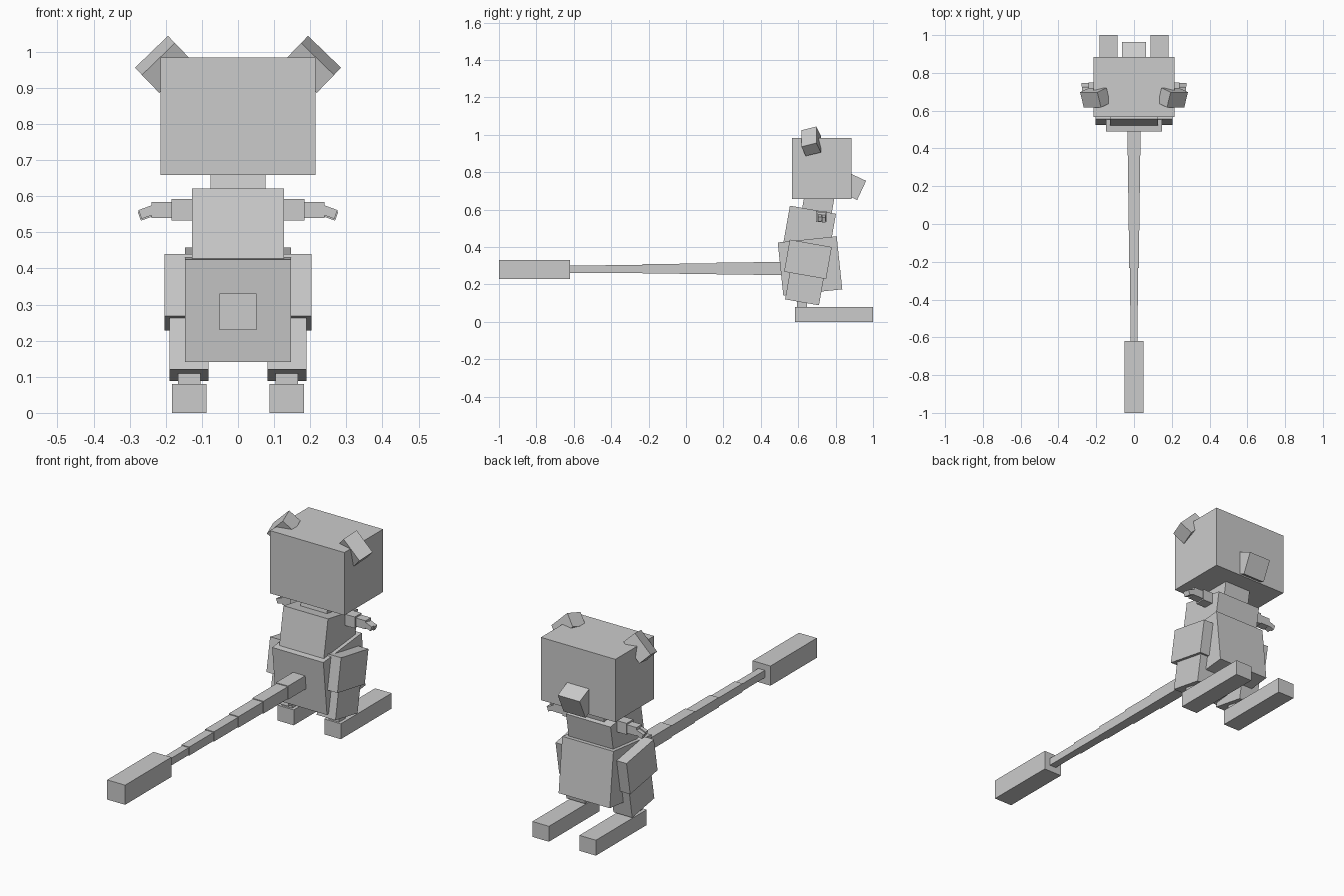
import bpy
from math import radians
from mathutils import Matrix, Vector

default = bpy.data.objects.get("Cube")
if default:
    bpy.data.objects.remove(default, do_unlink=True)

grey = bpy.data.materials.new("plain_grey")
grey.use_nodes = True
color = (0.6, 0.6, 0.6, 1)
grey.diffuse_color = color
grey.node_tree.nodes["Principled BSDF"].inputs["Base Color"].default_value = color


def box(name, center, size, pitch=0, roll=0):
    """Box pitched about x, then rolled about y, baked into its mesh."""
    turn = Matrix.Rotation(radians(roll), 3, 'Y') @ Matrix.Rotation(radians(pitch), 3, 'X')
    bpy.ops.mesh.primitive_cube_add(size=1, location=center)
    obj = bpy.context.object
    obj.name = obj.data.name = name
    for v in obj.data.vertices:
        v.co = turn @ Vector(a * b for a, b in zip(v.co, size))
    obj.data.materials.append(grey)
    return obj


def pair(name, center, size, pitch=0, roll=0):
    """A box on each side of the body."""
    x, y, z = center
    box("left_" + name, (x, y, z), size, pitch, roll)
    box("right_" + name, (-x, y, z), size, pitch, -roll)


# Body and head
box("hips", (0, 0.663, 0.299), (0.294, 0.317, 0.285), pitch=6)
box("chest", (0, 0.657, 0.476), (0.256, 0.25, 0.25), pitch=-10)
box("neck", (0, 0.71, 0.65), (0.152, 0.16, 0.14), pitch=-10)
box("head", (0, 0.726, 0.821), (0.428, 0.318, 0.326))
box("snout", (0, 0.88, 0.73), (0.126, 0.13, 0.113), pitch=-25)
pair("ear", (0.206, 0.669, 0.965), (0.127, 0.085, 0.073), pitch=19, roll=44)

# Arms, each ending in two fingers
pair("upper_arm", (0.145, 0.723, 0.5625), (0.078, 0.055, 0.059))
pair("forearm", (0.21, 0.726, 0.562), (0.06, 0.044, 0.044))
pair("rear_finger", (0.25, 0.715, 0.557), (0.045, 0.02, 0.026), roll=20)
pair("front_finger", (0.252, 0.737, 0.552), (0.045, 0.02, 0.026), roll=20)

# Legs
pair("thigh", (0.135, 0.652, 0.334), (0.138, 0.228, 0.174), pitch=-10)
pair("shin", (0.135, 0.636, 0.193), (0.108, 0.184, 0.18), pitch=-10)
pair("ankle", (0.135, 0.62, 0.1), (0.061, 0.053, 0.1))
pair("foot", (0.135, 0.7915, 0.04), (0.095, 0.417, 0.08))

# Tail: stepped segments that narrow towards a square tip
segments = 6
start, end = 0.56, -0.63
length = (start - end) / segments
for i in range(segments):
    t = i / (segments - 1)
    width = 0.07 - 0.032 * t
    box(f"tail_segment_{i + 1}", (0, start - length * (i + 0.5), 0.286 - 0.005 * t),
        (width, length, width))
box("tail_tip", (0, -0.81, 0.28), (0.103, 0.38, 0.102))
